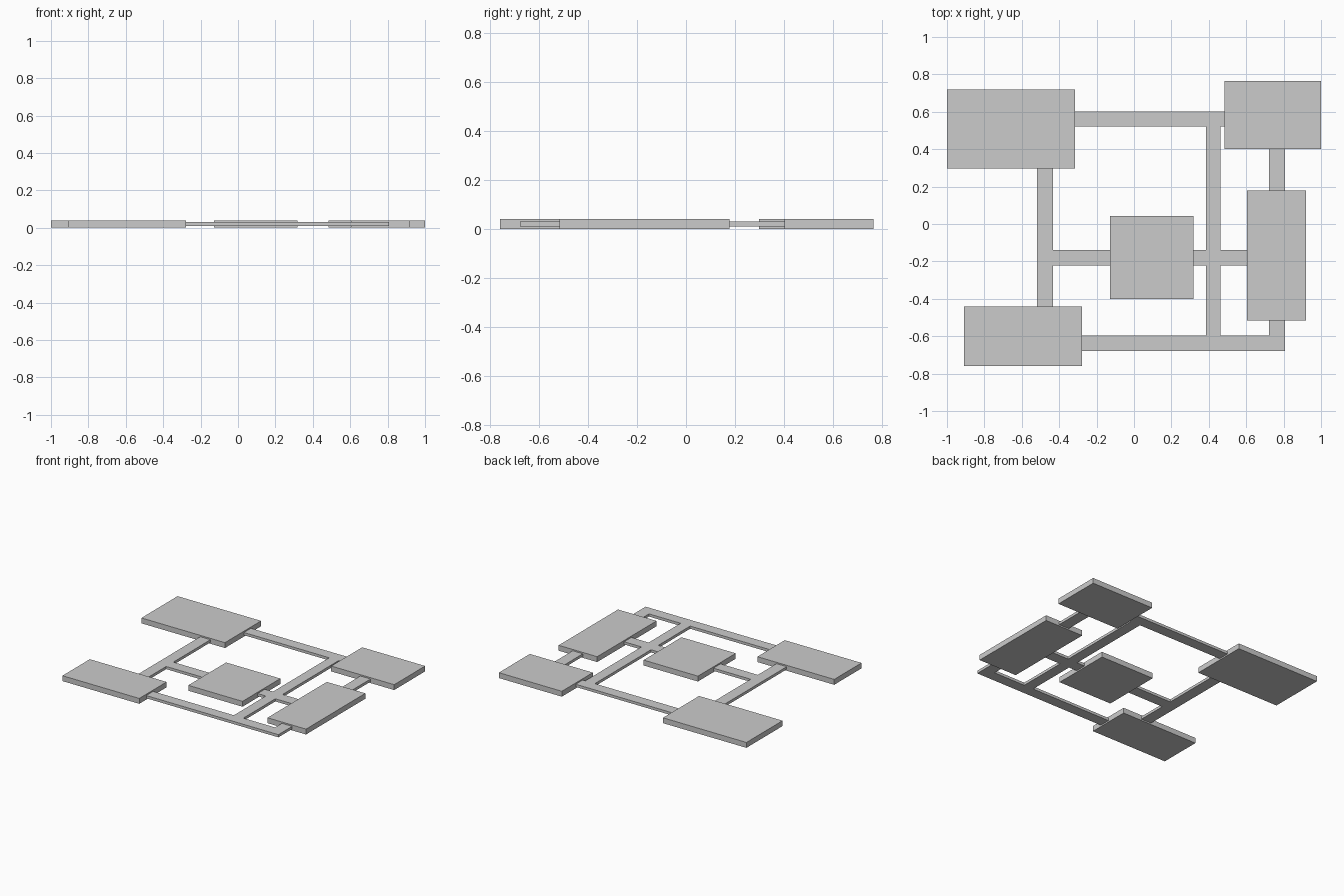
import bpy, bmesh, math

if "Cube" in bpy.data.objects:
    bpy.data.objects.remove(bpy.data.objects["Cube"])

# Rooms: x0, x1, y0, y1
ROOMS = {
    "back_left_room":   (-1.0, -0.315, 0.297, 0.72),
    "back_right_room":  (0.483, 1.0, 0.402, 0.765),
    "centre_room":      (-0.128, 0.317, -0.40, 0.043),
    "right_room":       (0.604, 0.92, -0.517, 0.178),
    "front_left_room":  (-0.908, -0.278, -0.76, -0.44),
}
ROOM_Z = (0.0, 0.04)

# Corridors: each strip just enters the rooms it joins
E = 0.01
CORRIDORS = [
    (-0.315 - E, 0.483 + E, 0.52, 0.602),     # back
    (-0.518, -0.434, -0.44 - E, 0.297 + E),   # left
    (-0.518, -0.128 + E, -0.222, -0.138),     # middle, left of centre room
    (0.317 - E, 0.604 + E, -0.222, -0.138),   # middle, right of centre room
    (0.384, 0.462, -0.678, 0.602),            # long cross corridor
    (-0.278 - E, 0.806, -0.678, -0.597),      # front
    (0.722, 0.806, -0.678, -0.517 + E),       # right, front part
    (0.722, 0.806, 0.178 - E, 0.402 + E),     # right, back part
]
CORRIDOR_Z = (0.01, 0.03)


def slab(name, rects, z0, z1):
    """Merge overlapping rectangles into one flat plate and extrude it."""
    xs = sorted({v for r in rects for v in r[:2]})
    ys = sorted({v for r in rects for v in r[2:]})
    bm = bmesh.new()
    verts = {}

    def vert(i, j):
        if (i, j) not in verts:
            verts[i, j] = bm.verts.new((xs[i], ys[j], z0))
        return verts[i, j]

    for i in range(len(xs) - 1):
        for j in range(len(ys) - 1):
            cx, cy = (xs[i] + xs[i + 1]) / 2, (ys[j] + ys[j + 1]) / 2
            if any(a < cx < b and c < cy < d for a, b, c, d in rects):
                bm.faces.new((vert(i, j), vert(i + 1, j),
                              vert(i + 1, j + 1), vert(i, j + 1)))
    ext = bmesh.ops.extrude_face_region(bm, geom=bm.faces[:], use_keep_orig=True)
    top = [g for g in ext["geom"] if isinstance(g, bmesh.types.BMVert)]
    bmesh.ops.translate(bm, verts=top, vec=(0, 0, z1 - z0))
    bmesh.ops.recalc_face_normals(bm, faces=bm.faces[:])
    mesh = bpy.data.meshes.new(name)
    bm.to_mesh(mesh)
    bm.free()
    obj = bpy.data.objects.new(name, mesh)
    bpy.context.collection.objects.link(obj)
    return obj


# Room plates
for name, rect in ROOMS.items():
    slab(name, [rect], *ROOM_Z)

# Connected corridor network
slab("corridors", CORRIDORS, *CORRIDOR_Z)
